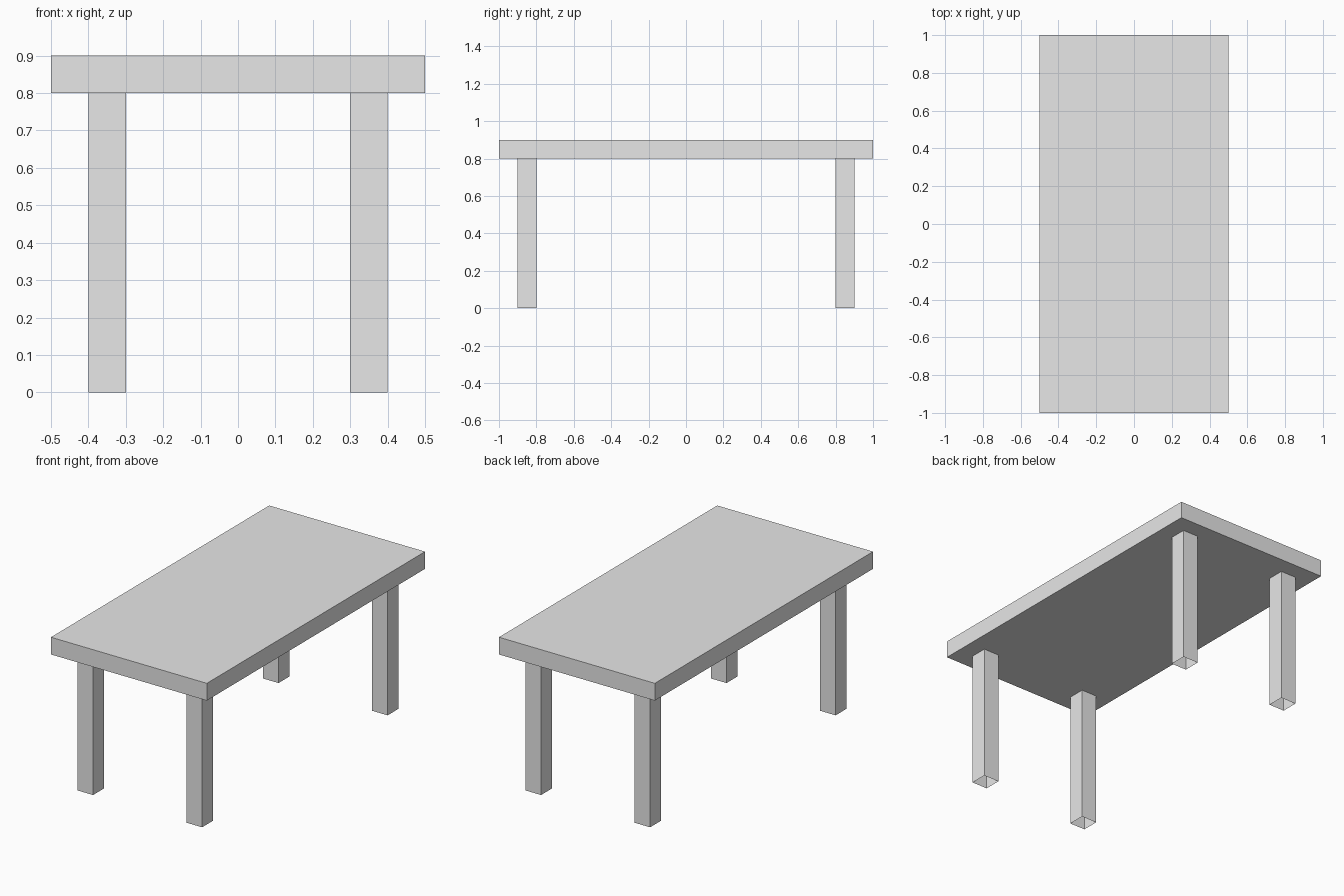
import bpy
import bmesh
from mathutils import Matrix, Vector

default_cube = bpy.data.objects.get("Cube")
if default_cube:
    bpy.data.objects.remove(default_cube, do_unlink=True)

GREY = (0.8, 0.8, 0.8, 1.0)
grey = bpy.data.materials.new("light_grey")
grey.use_nodes = True
grey.diffuse_color = GREY
grey.node_tree.nodes["Principled BSDF"].inputs["Base Color"].default_value = GREY


def box(name, center, size, open_ends=False):
    """Flat-shaded box; open_ends leaves out the top and bottom faces."""
    bm = bmesh.new()
    bmesh.ops.create_cube(bm, size=1, matrix=Matrix.Diagonal((*size, 1)))
    if open_ends:
        ends = [f for f in bm.faces if abs(f.normal.z) > 0.5]
        bmesh.ops.delete(bm, geom=ends, context="FACES_ONLY")
    mesh = bpy.data.meshes.new(name)
    bm.to_mesh(mesh)
    bm.free()
    mesh.materials.append(grey)
    obj = bpy.data.objects.new(name, mesh)
    obj.location = Vector(center)
    bpy.context.collection.objects.link(obj)
    return obj


LEG_HEIGHT = 0.8
LEG_WIDTH = 0.1
TOP_THICKNESS = 0.1

# Table top slab
box("table_top", (0, 0, LEG_HEIGHT + TOP_THICKNESS / 2), (1, 2, TOP_THICKNESS))

# Four hollow square legs, open at the floor and closed above by the slab
for y_name, y in (("front", -0.85), ("back", 0.85)):
    for x_name, x in (("right", -0.35), ("left", 0.35)):
        box(f"{y_name}_{x_name}_leg", (x, y, LEG_HEIGHT / 2),
            (LEG_WIDTH, LEG_WIDTH, LEG_HEIGHT), open_ends=True)
